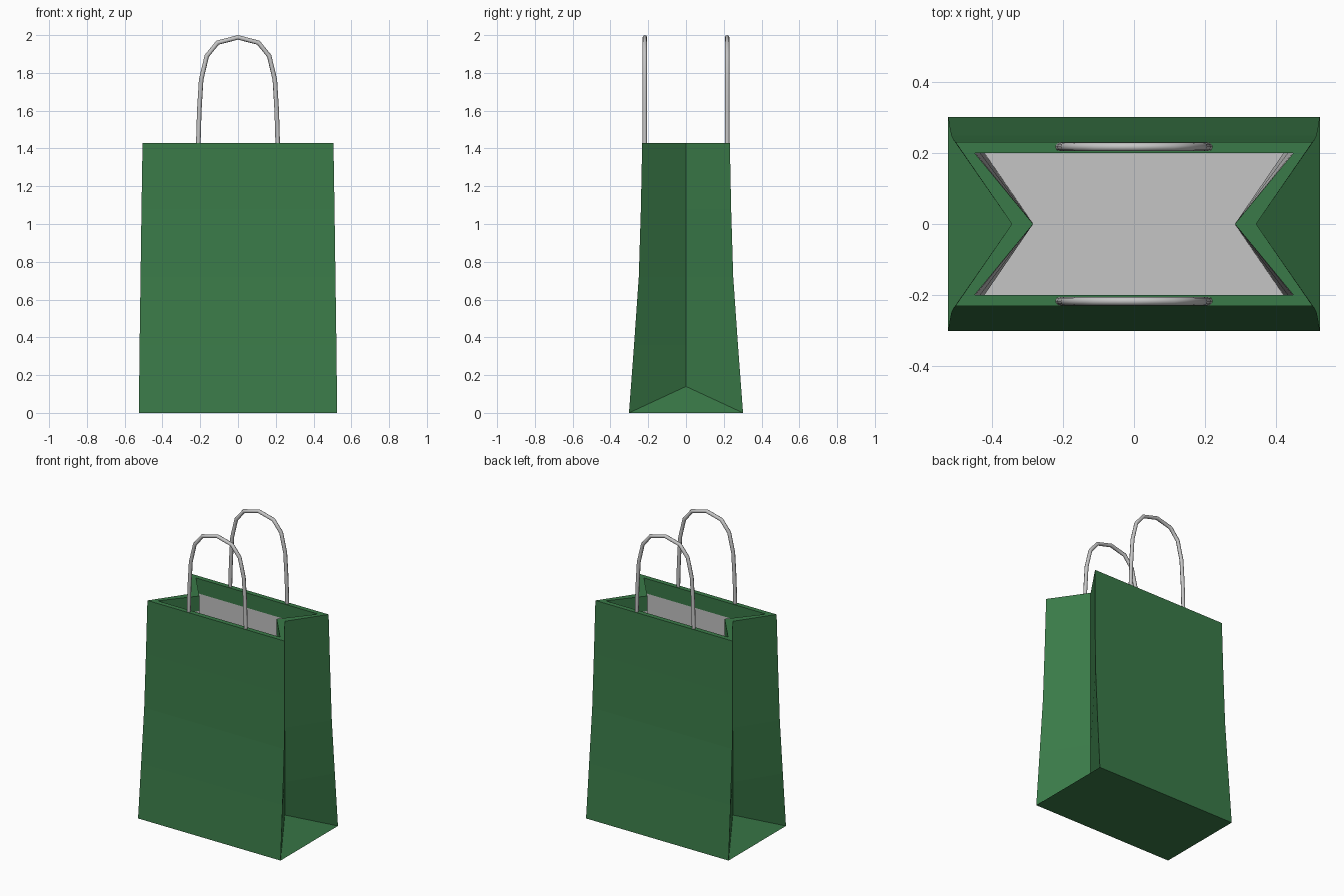
import bpy
import bmesh
import math

cube = bpy.data.objects.get("Cube")
if cube:
    bpy.data.objects.remove(cube, do_unlink=True)


def make_material(name, colour):
    mat = bpy.data.materials.new(name)
    mat.use_nodes = True
    mat.diffuse_color = colour
    mat.node_tree.nodes["Principled BSDF"].inputs["Base Color"].default_value = colour
    return mat


GREEN = make_material("green paper", (0.042, 0.195, 0.065, 1))
GREY = make_material("light grey", (0.56, 0.56, 0.56, 1))

RIM, HEM, FOLD = 1.43, 1.33, 0.14
# Wall profile from base to rim: half width, half depth, height
PROFILE = [(0.525, 0.302, 0), (0.521, 0.275, 0.36), (0.516, 0.25, 0.72),
           (0.511, 0.239, 1.08), (0.507, 0.234, HEM), (0.505, 0.232, RIM)]


def ring(bm, x, y, z, crease_x, crease_z):
    """Six-point section of a bag with a pleat in each side."""
    pts = [(-x, -y, z), (x, -y, z), (crease_x, 0, crease_z),
           (x, y, z), (-x, y, z), (-crease_x, 0, crease_z)]
    return [bm.verts.new(p) for p in pts]


def bridge(bm, low, high, material_index=0):
    for i in range(6):
        j = (i + 1) % 6
        bm.faces.new((low[i], low[j], high[j], high[i])).material_index = material_index


# Paper bag: outer walls, pleated sides, folded hem and pale lining
bm = bmesh.new()
outer = [ring(bm, x, y, z, 0.345, max(z, FOLD)) for x, y, z in PROFILE]
inner = [ring(bm, x - 0.055, y - 0.032, max(z, 0.02), 0.285, max(z, 0.02))
         for x, y, z in PROFILE]
for low, high in zip(outer, outer[1:]):
    bridge(bm, low, high)
for k in range(len(inner) - 1):
    is_hem = PROFILE[k][2] >= HEM
    bridge(bm, inner[k + 1], inner[k], 0 if is_hem else 1)
bridge(bm, outer[-1], inner[-1])

# Base, its two folded side triangles, and the inside floor
base = outer[0]
bm.faces.new((base[4], base[3], base[1], base[0]))
bm.faces.new((base[1], base[3], base[2]))
bm.faces.new((base[4], base[0], base[5]))
floor = inner[0]
for quad in ((0, 1, 2, 5), (5, 2, 3, 4)):
    bm.faces.new([floor[i] for i in quad]).material_index = 1
bmesh.ops.recalc_face_normals(bm, faces=bm.faces)
mesh = bpy.data.meshes.new("paper_bag")
bm.to_mesh(mesh)
bm.free()
mesh.materials.append(GREEN)
mesh.materials.append(GREY)
bag = bpy.data.objects.new("paper_bag", mesh)
bpy.context.collection.objects.link(bag)

# Arched cord handles set into the front and back rims
HALF_ARCH = [(0.212, 1.38), (0.21, 1.43), (0.205, 1.6), (0.195, 1.765),
             (0.165, 1.89), (0.108, 1.96)]
ARCH = [(-x, z) for x, z in HALF_ARCH] + [(0, 1.988)] + HALF_ARCH[::-1]


def make_handle(name, y):
    curve = bpy.data.curves.new(name, "CURVE")
    curve.dimensions = "3D"
    curve.bevel_depth = 0.012
    curve.bevel_resolution = 2
    curve.use_fill_caps = True
    spline = curve.splines.new("POLY")
    spline.points.add(len(ARCH) - 1)
    for point, (x, z) in zip(spline.points, ARCH):
        point.co = (x, y, z, 1)
    curve.materials.append(GREY)
    handle = bpy.data.objects.new(name, curve)
    bpy.context.collection.objects.link(handle)
    bpy.ops.object.select_all(action="DESELECT")
    handle.select_set(True)
    bpy.context.view_layer.objects.active = handle
    bpy.ops.object.convert(target="MESH")
    bpy.ops.object.shade_smooth_by_angle(angle=math.radians(50))


make_handle("front_handle", -0.218)
make_handle("back_handle", 0.218)
